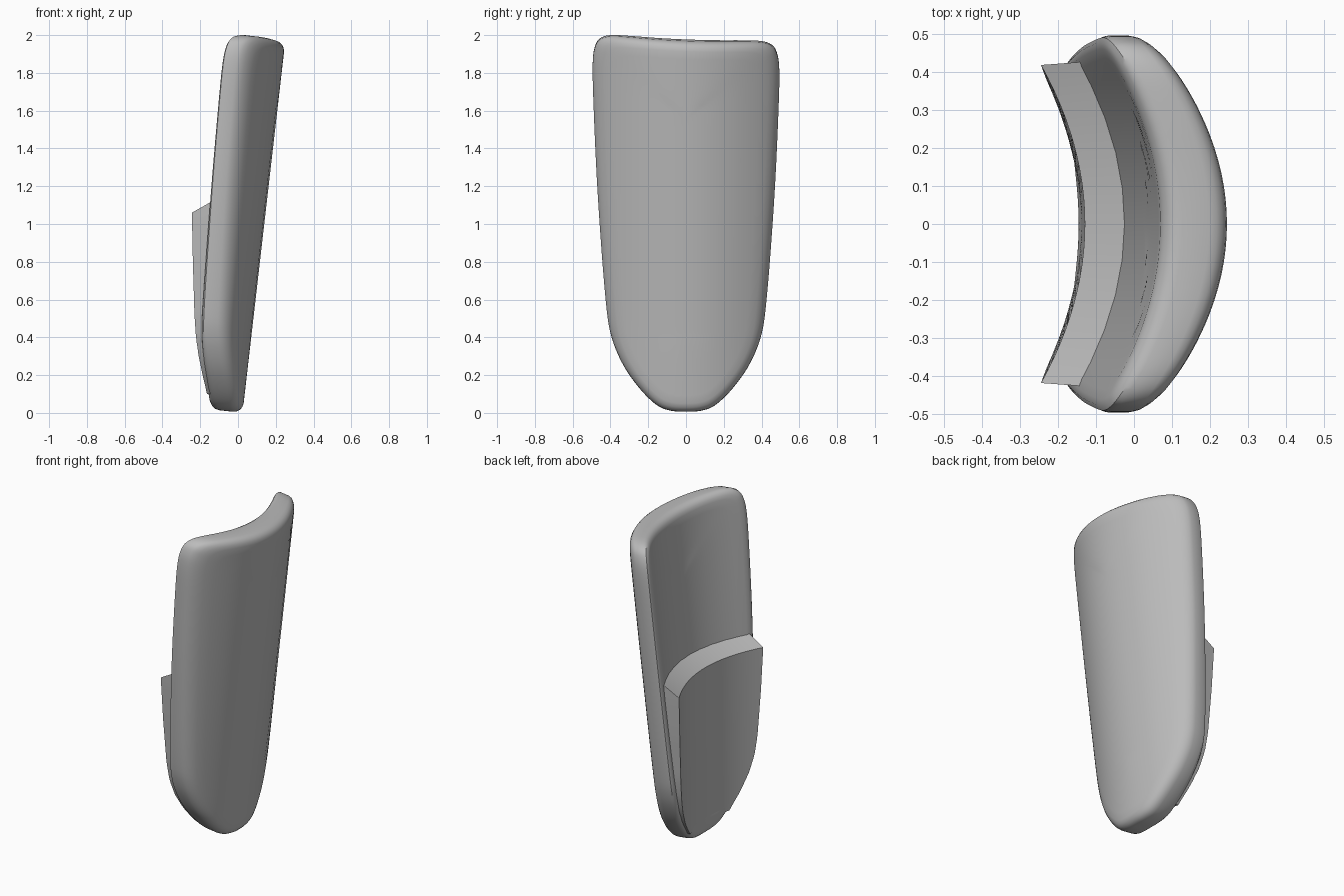
import bpy, bmesh
from mathutils import Vector

if "Cube" in bpy.data.objects:
    bpy.data.objects.remove(bpy.data.objects["Cube"], do_unlink=True)

grey = bpy.data.materials.new("plain grey")
grey.use_nodes = True
grey.diffuse_color = (0.5, 0.5, 0.5, 1)
grey.node_tree.nodes["Principled BSDF"].inputs["Base Color"].default_value = (0.5, 0.5, 0.5, 1)

LEAN, THICK = 0.115, 0.175

# Half outline of the plate, (half width, height), bottom to top
HALF = [(0, 0), (0.08, 0.005), (0.15, 0.03), (0.23, 0.1), (0.31, 0.2), (0.365, 0.3),
        (0.4, 0.4), (0.42, 0.52), (0.445, 0.8), (0.472, 1.2), (0.49, 1.6), (0.494, 1.8),
        (0.482, 1.89), (0.455, 1.935), (0.4, 1.957), (0.3, 1.963), (0.15, 1.963), (0, 1.963)]


def smooth_loop(points, steps=4):
    """Catmull-Rom curve through a closed loop of points."""
    out, n = [], len(points)
    for i in range(n):
        a, b, c, d = (Vector(points[(i + k) % n]) for k in (-1, 0, 1, 2))
        for j in range(steps):
            t = j / steps
            out.append(0.5 * (2 * b + (c - a) * t + (2 * a - 5 * b + 4 * c - d) * t * t
                              + (3 * b - a - 3 * c + d) * t ** 3))
    return out


def shell_x(y, z, t):
    """Curved, leaning shell: t = 0 on the outer face, 1 on the inner face."""
    outer = -0.82 * y * y
    inner = -THICK - 0.66 * y * y
    return 0.024 + LEAN * z + outer + (inner - outer) * t


def half_width(z):
    for (w0, z0), (w1, z1) in zip(HALF, HALF[1:]):
        if z0 <= z <= z1 and z1 > z0:
            return w0 + (w1 - w0) * (z - z0) / (z1 - z0)
    return 0


def finish(bm, name):
    bmesh.ops.remove_doubles(bm, verts=bm.verts, dist=0.0005)
    bmesh.ops.recalc_face_normals(bm, faces=bm.faces)
    mesh = bpy.data.meshes.new(name)
    bm.to_mesh(mesh)
    bm.free()
    mesh.materials.append(grey)
    obj = bpy.data.objects.new(name, mesh)
    bpy.context.collection.objects.link(obj)
    bpy.ops.object.select_all(action="DESELECT")
    obj.select_set(True)
    bpy.context.view_layer.objects.active = obj
    bpy.ops.object.shade_smooth_by_angle(angle=0.6)


def loft(bm, rings):
    """Join closed rings of points with quads."""
    vs = [[bm.verts.new(p) for p in r] for r in rings]
    for a, b in zip(vs, vs[1:]):
        for i in range(len(a)):
            j = (i + 1) % len(a)
            bm.faces.new((a[i], a[j], b[j], b[i]))
    return vs


# Curved plate: rings grow from the spine, round the rim, and close on the other face
loop = smooth_loop(HALF + [(-w, z) for w, z in HALF[-2:0:-1]])
edge = [(0, 0), (0.2, 0), (0.4, 0), (0.6, 0), (0.78, 0), (0.88, 0), (0.93, 0.03),
        (0.965, 0.09), (0.99, 0.18), (1, 0.3)]
section = edge + [(s, 1 - t) for s, t in reversed(edge)]
rings = []
for s, t in section:
    ring = []
    for w, h in loop:
        spine = min(max(h, 0.42), 1.55)
        y, z = w * s, spine + (h - spine) * s
        x = shell_x(y, z, t)
        offset = x - 0.024 - LEAN * z
        ring.append((x, y, z - LEAN * offset - 0.02 * y * z))
    rings.append(ring)
bm = bmesh.new()
loft(bm, rings)
finish(bm, "curved_plate")

# Wedge pocket on the inner face, thickest at its sloping top ledge
COLS, ROWS, LOW, TOP = 24, 24, 0.1, 1.06
rings = []
for r in range(ROWS + 1):
    f = r / ROWS
    z = LOW + (TOP - LOW) * f
    depth = 0.1 * f
    w = half_width(z) - 0.035
    us = [2 * c / COLS - 1 for c in range(COLS + 1)]
    front = [(shell_x(u * (w - 0.01 * f), z, 1) - depth, u * (w - 0.01 * f), z) for u in us]
    rise = 0.075 if r == ROWS else 0
    back = [(shell_x(u * w, z + rise, 1) + 0.03, u * w, z + rise) for u in reversed(us)]
    rings.append(front + back)
bm = bmesh.new()
vs = loft(bm, rings)
for cap in (vs[0], vs[-1]):
    for c in range(COLS):
        bm.faces.new((cap[c], cap[c + 1], cap[-2 - c], cap[-1 - c]))
finish(bm, "inner_pocket")
